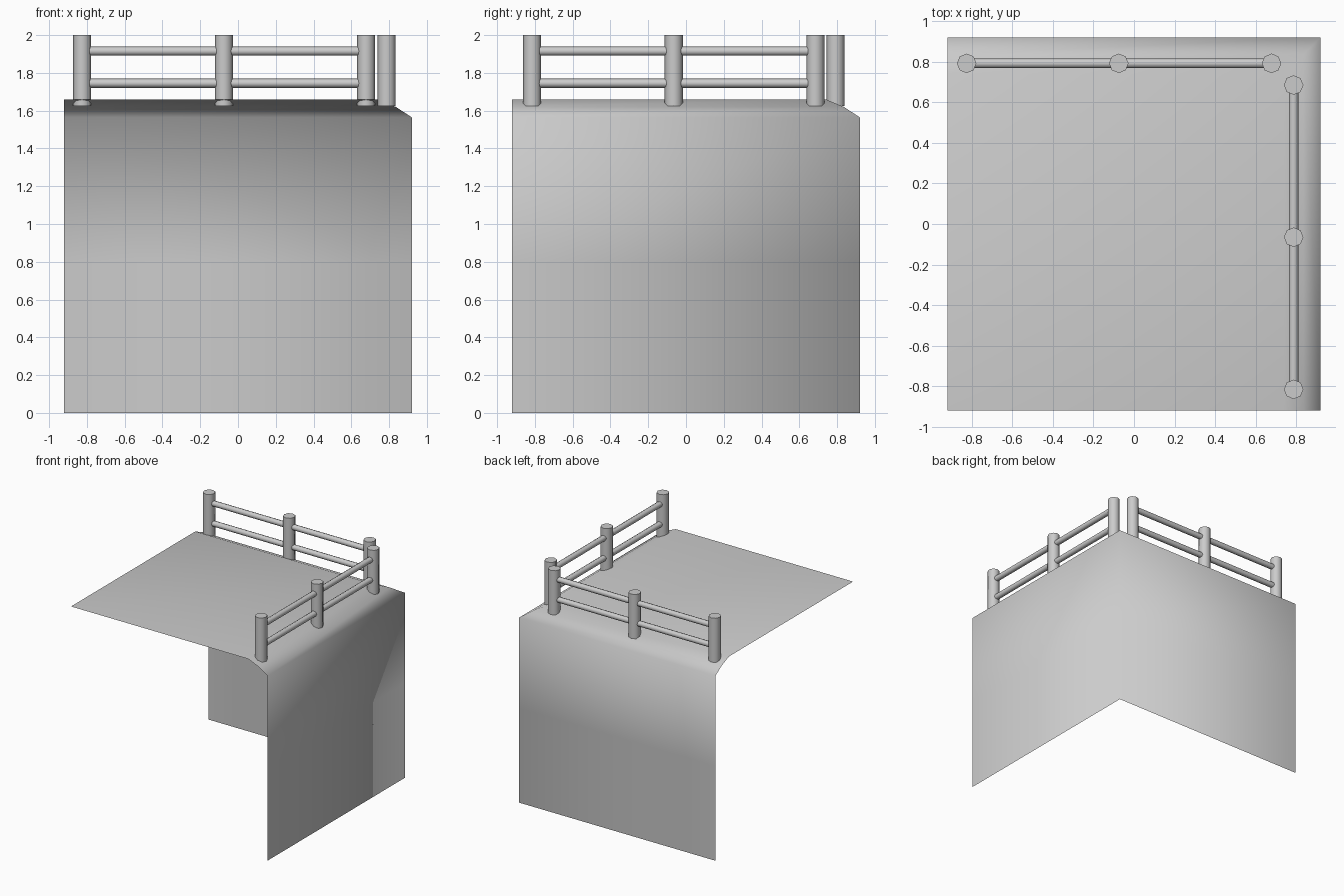
import bpy, bmesh, math
from mathutils import Vector

cube = bpy.data.objects.get("Cube")
if cube:
    bpy.data.objects.remove(cube)

grey = bpy.data.materials.new("plain grey")
grey.use_nodes = True
grey.diffuse_color = (0.6, 0.6, 0.6, 1)
grey.node_tree.nodes["Principled BSDF"].inputs["Base Color"].default_value = (0.6, 0.6, 0.6, 1)

HALF = 0.92      # half width of the ledge
ROW = 0.787      # distance of each fence row from the centre


def finish(bm, name):
    mesh = bpy.data.meshes.new(name)
    bm.to_mesh(mesh)
    bm.free()
    mesh.materials.append(grey)
    obj = bpy.data.objects.new(name, mesh)
    bpy.context.collection.objects.link(obj)
    return obj


def rod(name, start, end, radius, sides):
    """Closed cylinder between two points, smooth round the side."""
    start, end = Vector(start), Vector(end)
    axis = end - start
    bm = bmesh.new()
    bmesh.ops.create_cone(bm, cap_ends=True, segments=sides, radius1=radius,
                          radius2=radius, depth=axis.length)
    for face in bm.faces:
        face.smooth = len(face.verts) == 4
    for edge in bm.edges:
        edge.smooth = all(f.smooth for f in edge.link_faces)
    obj = finish(bm, name)
    obj.location = (start + end) / 2
    obj.rotation_euler = axis.to_track_quat('Z', 'Y').to_euler()


# Ledge: open shell with a flat top and a rounded lip over two walls
bm = bmesh.new()
profile = [(0.74, 1.66), (0.835, 1.62), (HALF, 1.565), (HALF, 0.8), (HALF, 0)]
rows = [[bm.verts.new(p) for p in ((-HALF, d, z), (d, d, z), (d, -HALF, z))]
        for d, z in profile]
front_corner = bm.verts.new((-HALF, -HALF, profile[0][1]))
bm.faces.new([front_corner, rows[0][2], rows[0][1], rows[0][0]])
for upper, lower in zip(rows, rows[1:]):
    for i in range(2):
        bm.faces.new([upper[i], upper[i + 1], lower[i + 1], lower[i]])
for face in bm.faces:
    face.smooth = True
finish(bm, "ledge")


# Fences: three posts and two rails along each walled edge
def fence(name, place, stops):
    for i, s in enumerate(stops):
        rod(f"{name}_post_{i + 1}", place(s, 1.625), place(s, 2), 0.048, 8)
    for label, z in (("lower", 1.745), ("upper", 1.915)):
        rod(f"{name}_{label}_rail", place(stops[0], z), place(stops[-1], z), 0.024, 8)


fence("back_fence", lambda s, z: (s, ROW + 0.005, z), (-0.825, -0.075, 0.678))
fence("side_fence", lambda s, z: (ROW, s, z), (-0.815, -0.065, 0.685))
